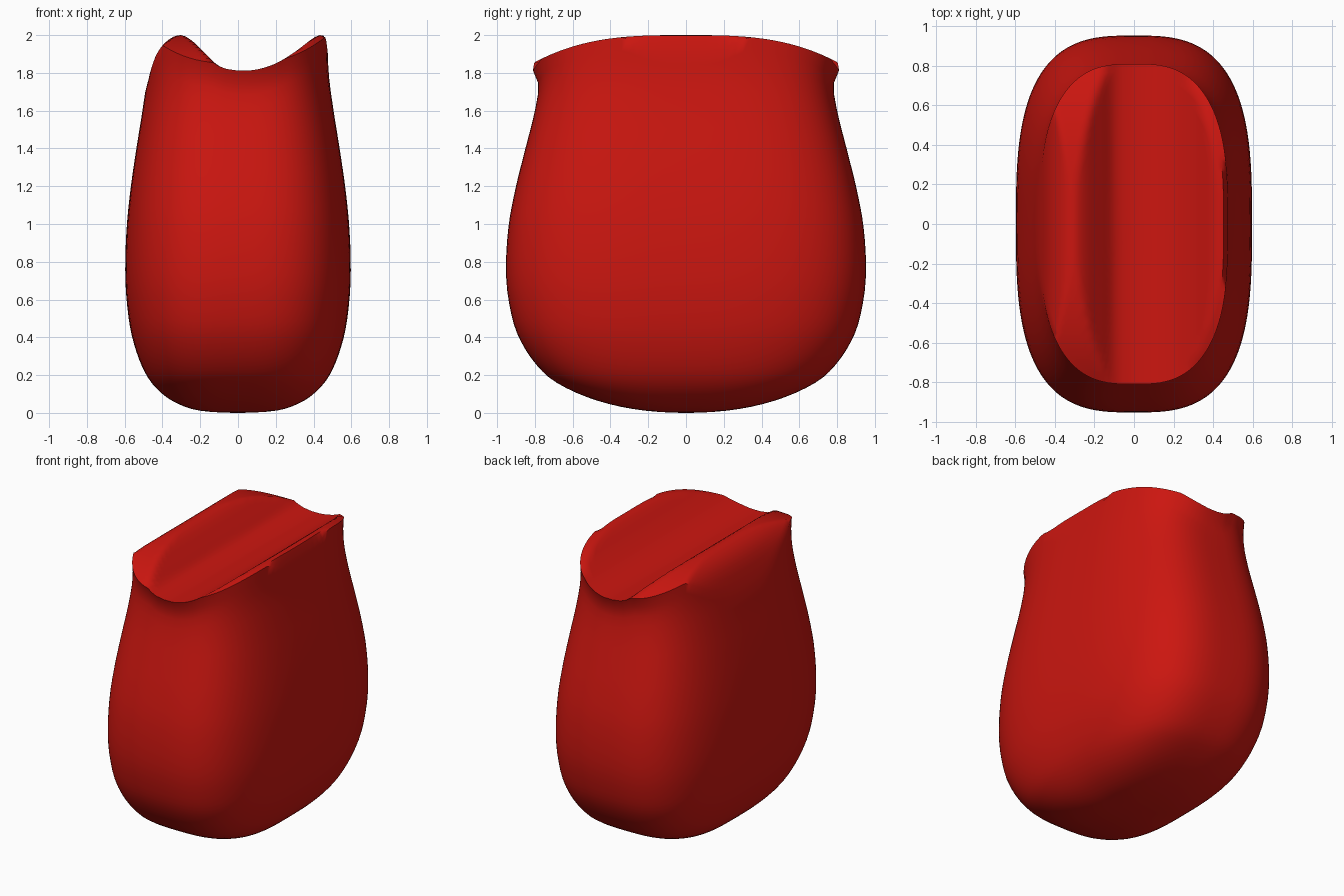
import bpy, bmesh, math

if "Cube" in bpy.data.objects:
    bpy.data.objects.remove(bpy.data.objects["Cube"])

SEG, WALL, CAP, POWER = 128, 40, 22, 3.0


def curve(points, v):
    """Smooth (Hermite) lookup through a short list of (position, value) points."""
    if v <= points[0][0]:
        return points[0][1]
    if v >= points[-1][0]:
        return points[-1][1]
    slope = lambda i: ((points[min(i + 1, len(points) - 1)][1] - points[max(i - 1, 0)][1]) /
                       (points[min(i + 1, len(points) - 1)][0] - points[max(i - 1, 0)][0]))
    i = max(k for k in range(len(points) - 1) if points[k][0] <= v)
    (x0, y0), (x1, y1) = points[i], points[i + 1]
    h = x1 - x0
    t = (v - x0) / h
    return ((2*t**3 - 3*t**2 + 1) * y0 + (t**3 - 2*t**2 + t) * h * slope(i)
            + (3*t**2 - 2*t**3) * y1 + (t**3 - t**2) * h * slope(i + 1))


# Half width (x) and half depth (y) of the pouch by height
root = lambda pts: [(math.sqrt(z), r) for z, r in pts]
HALF_X = root([(0, 0), (.01, .19), (.04, .3), (.1, .4), (.2, .485), (.4, .56), (.6, .59),
               (.78, .597), (1, .588), (1.2, .567), (1.4, .538), (1.6, .506), (1.8, .48), (2, .475)])
HALF_Y = root([(0, 0), (.01, .2), (.045, .4), (.115, .6), (.2, .74), (.4, .885), (.6, .94),
               (.78, .953), (1, .938), (1.2, .9), (1.4, .85), (1.6, .8), (1.75, .777), (2, .777)])
# Saddle profile of the top, left to right
SADDLE = [(-.48, 1.74), (-.46, 1.82), (-.43, 1.9), (-.38, 1.965), (-.31, 2.0), (-.25, 1.975),
          (-.17, 1.9), (-.1, 1.835), (0, 1.812), (.1, 1.818), (.2, 1.85), (.3, 1.91),
          (.4, 1.985), (.44, 2.0), (.465, 1.98), (.475, 1.91)]


def top_height(x, y):
    return min(curve(SADDLE, x), 2.0 - .28 * abs(y) ** 3)


def outline(angle):
    c, s = math.cos(angle), math.sin(angle)
    return (math.copysign(abs(c) ** (2 / POWER), c), math.copysign(abs(s) ** (2 / POWER), s))


def lip(angle):
    return .033 * abs(math.sin(angle)) ** 4


bm = bmesh.new()
angles = [2 * math.pi * i / SEG for i in range(SEG)]
rim = [(.475 * outline(a)[0], (.777 + lip(a)) * outline(a)[1]) for a in angles]
rings = []

# Wall rings, from the rounded base to the saddle-shaped rim
for k in range(1, WALL + 1):
    t = k / WALL
    f = 1.15 * t * t if t < .5 else .2875 + (t - .5) * 1.425
    ring = []
    for a, (rx, ry) in zip(angles, rim):
        z = top_height(rx, ry) * f
        u, v = outline(a)
        d = top_height(rx, ry) - z
        flare = lip(a) * math.exp(-(d / .05) ** 2)
        w = math.sqrt(z)
        x, y = u * curve(HALF_X, w), v * (curve(HALF_Y, w) + flare)
        if k == WALL:
            x, y = rx, ry
        ring.append(bm.verts.new((x, y, z)))
    rings.append(ring)

# Top surface rings, shrinking from the rim to the middle
for k in range(1, CAP):
    s = 1 - k / CAP
    rings.append([bm.verts.new((x * s, y * s, top_height(x * s, y * s))) for x, y in rim])

for low, high in zip(rings, rings[1:]):
    for i in range(SEG):
        j = (i + 1) % SEG
        bm.faces.new((low[i], low[j], high[j], high[i]))

# Close the base and the middle of the top
for ring, z in ((rings[0], 0), (rings[-1], top_height(0, 0))):
    mid = bm.verts.new((0, 0, z))
    for i in range(SEG):
        bm.faces.new((ring[i], ring[(i + 1) % SEG], mid))
bmesh.ops.recalc_face_normals(bm, faces=bm.faces)

mesh = bpy.data.meshes.new("pouch_body")
bm.to_mesh(mesh)
bm.free()
body = bpy.data.objects.new("pouch_body", mesh)
bpy.context.collection.objects.link(body)

red = bpy.data.materials.new("red")
red.diffuse_color = (.6, .008, .005, 1)
red.use_nodes = True
red.node_tree.nodes["Principled BSDF"].inputs["Base Color"].default_value = red.diffuse_color
mesh.materials.append(red)

bpy.context.view_layer.objects.active = body
body.select_set(True)
bpy.ops.object.shade_smooth_by_angle(angle=math.radians(50))
